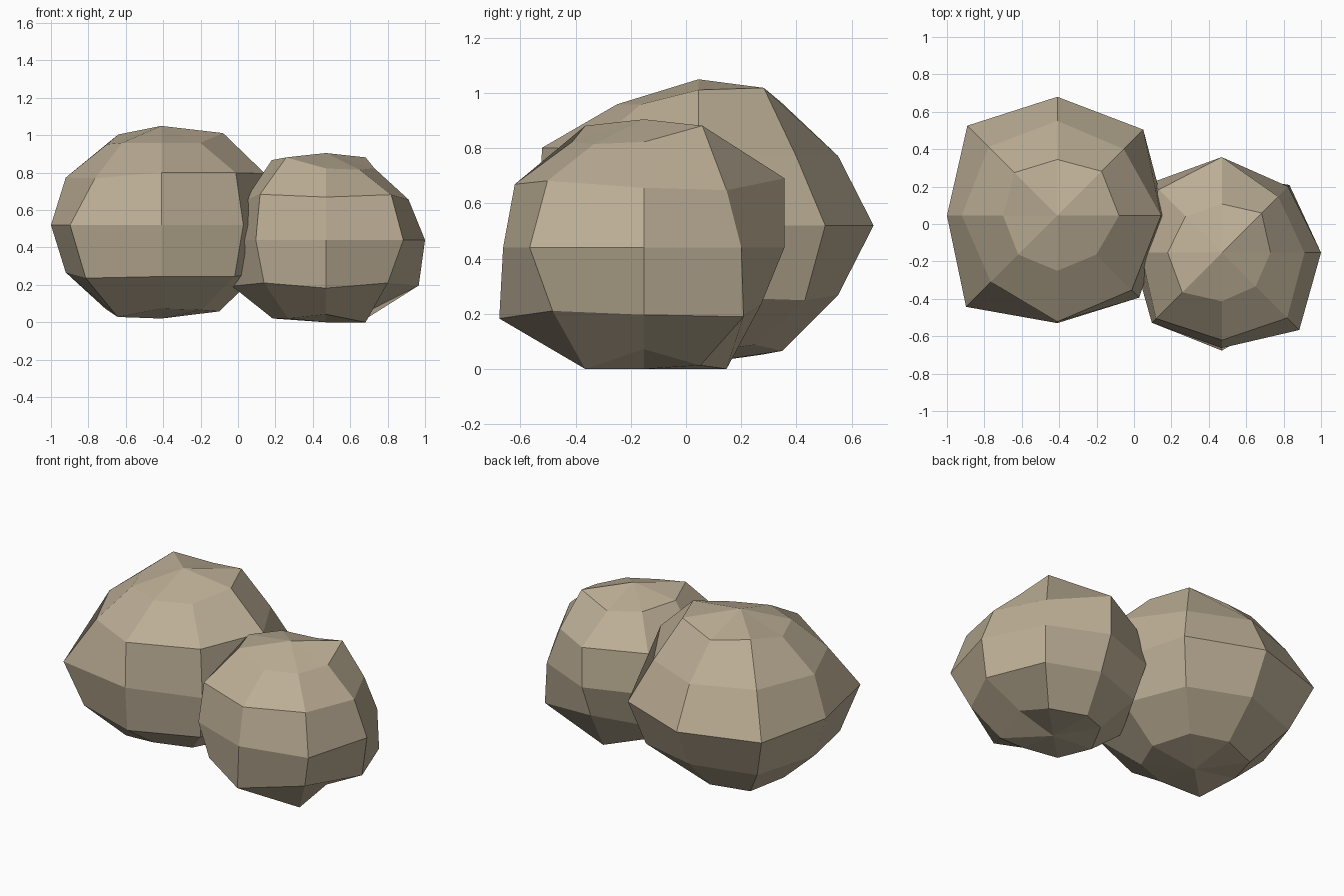
import bpy, bmesh, math

if "Cube" in bpy.data.objects:
    bpy.data.objects.remove(bpy.data.objects["Cube"])

stone = bpy.data.materials.new("tan_stone")
stone.diffuse_color = (0.50, 0.42, 0.30, 1)
stone.use_nodes = True
stone.node_tree.nodes["Principled BSDF"].inputs["Base Color"].default_value = stone.diffuse_color


def boulder(name, centre, squash, top, bottom, rings):
    """Faceted rock: eight-sided rings from 60 to -60 degrees latitude, each
    corner pushed in or out; corners run east, then anticlockwise."""
    bm = bmesh.new()
    cx, cy, cz = centre
    loops = []
    for lat, radii in zip((60, 30, 0, -30, -60), rings):
        p = math.radians(lat)
        loop = []
        for i, r in enumerate(radii):
            a = i * math.pi / 4
            loop.append(bm.verts.new((
                cx + r * math.cos(p) * math.cos(a),
                cy + r * math.cos(p) * math.sin(a),
                max(0.0, cz + squash * r * math.sin(p)))))
        loops.append(loop)
    crown = bm.verts.new((cx, cy, top))
    base = bm.verts.new((cx, cy, bottom))
    for i in range(8):
        j = (i + 1) % 8
        bm.faces.new((crown, loops[0][i], loops[0][j]))
        bm.faces.new((base, loops[-1][j], loops[-1][i]))
        for up, low in zip(loops, loops[1:]):
            bm.faces.new((up[i], low[i], low[j], up[j]))
    bmesh.ops.recalc_face_normals(bm, faces=bm.faces)
    mesh = bpy.data.meshes.new(name)
    bm.to_mesh(mesh)
    bm.free()
    mesh.materials.append(stone)
    obj = bpy.data.objects.new(name, mesh)
    bpy.context.collection.objects.link(obj)
    return obj


# Larger rock on the left
boulder("large_boulder", (-0.41, 0.045, 0.52), 0.86, 1.05, 0.02, (
    (0.66, 0.67, 0.60, 0.65, 0.58, 0.59, 0.59, 0.59),
    (0.64, 0.58, 0.585, 0.60, 0.59, 0.58, 0.655, 0.65),
    (0.58, 0.65, 0.635, 0.68, 0.59, 0.69, 0.575, 0.62),
    (0.60, 0.63, 0.585, 0.62, 0.59, 0.66, 0.64, 0.64),
    (0.62, 0.58, 0.61, 0.63, 0.60, 0.66, 0.60, 0.61)))

# Smaller rock resting against it
boulder("small_boulder", (0.47, -0.153, 0.44), 0.85, 0.905, 0.0, (
    (0.52, 0.60, 0.52, 0.55, 0.58, 0.60, 0.52, 0.51),
    (0.51, 0.49, 0.59, 0.55, 0.50, 0.575, 0.54, 0.57),
    (0.53, 0.50, 0.51, 0.53, 0.48, 0.53, 0.51, 0.585),
    (0.573, 0.59, 0.49, 0.53, 0.58, 0.54, 0.605, 0.54),
    (0.50, 0.58, 0.60, 0.54, 0.57, 0.57, 0.54, 0.60)))
